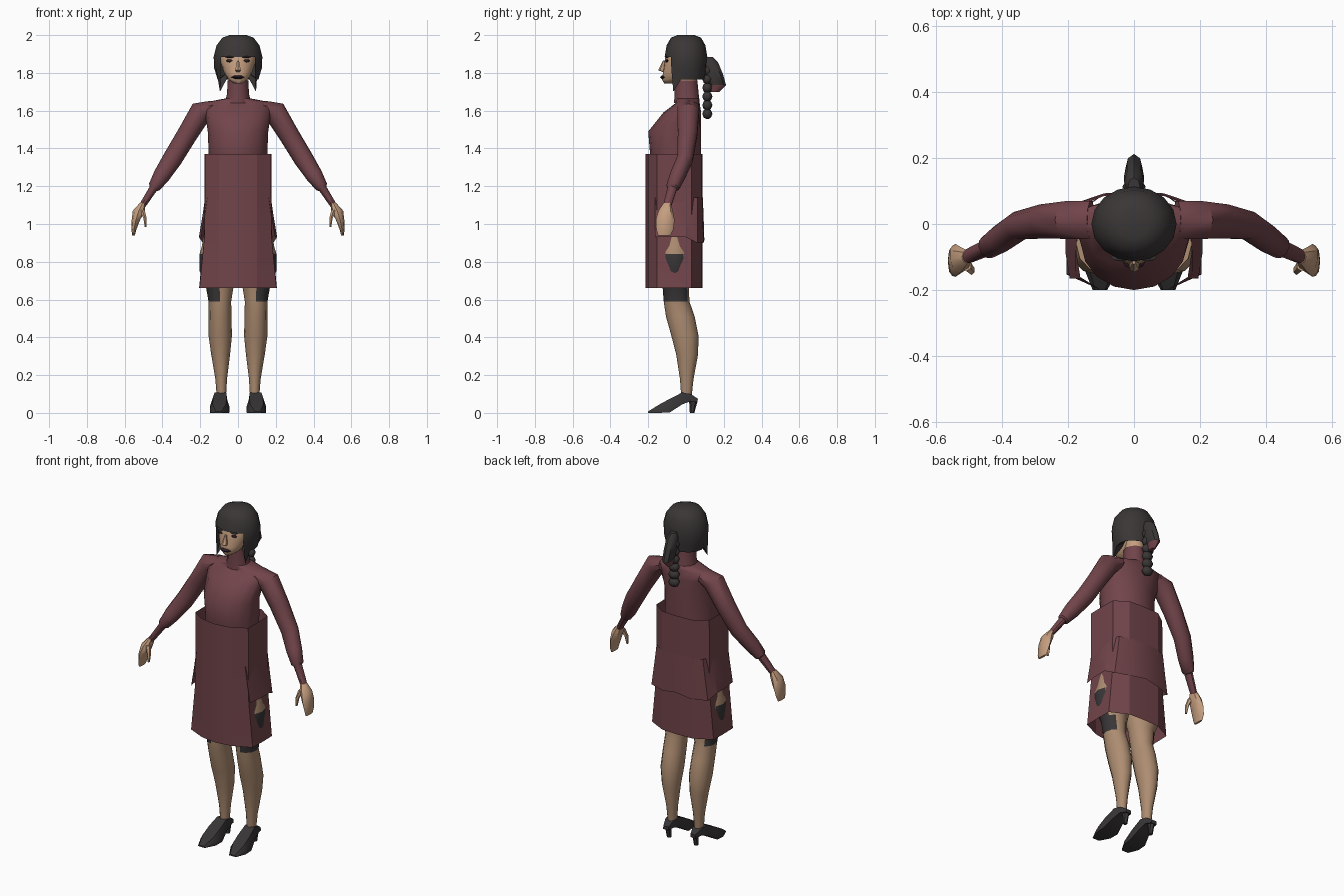
import bpy, bmesh, math
from mathutils import Vector

if "Cube" in bpy.data.objects:
    bpy.data.objects.remove(bpy.data.objects["Cube"])


def material(name, rgb):
    m = bpy.data.materials.new(name)
    m.diffuse_color = (*rgb, 1)
    m.use_nodes = True
    m.node_tree.nodes["Principled BSDF"].inputs["Base Color"].default_value = m.diffuse_color
    return m


CLOTH = material("burgundy_cloth", (0.165, 0.058, 0.068))
SKIN = material("skin", (0.56, 0.345, 0.215))
LEG = material("leg_skin", (0.42, 0.265, 0.165))
HAIR = material("dark_hair", (0.043, 0.037, 0.037))
BLACK = material("black_leather", (0.04, 0.036, 0.037))
LIP = material("dark_lips", (0.025, 0.012, 0.018))


def ell(cx, cy, z, rx, ry, n=12):
    """Horizontal ellipse, starting at the front (-y)."""
    return [Vector((cx + rx * math.sin(2 * math.pi * i / n),
                    cy - ry * math.cos(2 * math.pi * i / n), z)) for i in range(n)]


def path_rings(sections, n=10):
    """Rings square to a path of (x, y, z, radius in plane, radius along y)."""
    pts = [Vector(s[:3]) for s in sections]
    rings = []
    for i, s in enumerate(sections):
        t = (pts[min(i + 1, len(pts) - 1)] - pts[max(i - 1, 0)]).normalized()
        u = t.cross(Vector((0, 1, 0))).normalized()
        w = u.cross(t)
        rings.append([pts[i] + u * s[3] * math.cos(a) + w * s[4] * math.sin(a)
                      for a in (2 * math.pi * k / n for k in range(n))])
    return rings


def loft(name, rings, mats, caps=(True, True), mirror=False, rule=None,
         skip=None, angle=40):
    bm = bmesh.new()
    rows = [[bm.verts.new(p) for p in r] for r in rings]
    n = len(rows[0])
    for a, b in zip(rows, rows[1:]):
        for i in range(n):
            q = (a[i], a[(i + 1) % n], b[(i + 1) % n], b[i])
            if not (skip and skip(sum((v.co for v in q), Vector()) / 4)):
                bm.faces.new(q)
    for row, cap in ((rows[0], caps[0]), (rows[-1], caps[1])):
        if cap:
            bm.faces.new(row)
    bmesh.ops.recalc_face_normals(bm, faces=bm.faces[:])
    if rule:
        for f in bm.faces:
            f.material_index = rule(f.calc_center_median())
    bmesh.ops.delete(bm, geom=[v for v in bm.verts if not v.link_faces], context='VERTS')
    me = bpy.data.meshes.new(name)
    bm.to_mesh(me)
    bm.free()
    for m in mats:
        me.materials.append(m)
    ob = bpy.data.objects.new(name, me)
    bpy.context.collection.objects.link(ob)
    if mirror:
        ob.modifiers.new("mirror", 'MIRROR').use_mirror_merge = False
    bpy.ops.object.select_all(action='DESELECT')
    ob.select_set(True)
    bpy.context.view_layer.objects.active = ob
    bpy.ops.object.shade_smooth_by_angle(angle=math.radians(angle))
    return ob


def blob(name, loc, r, mat, mirror=False, n=8):
    """Small ellipsoid with given centre and radii."""
    rings = [ell(loc[0], loc[1], loc[2] - r[2] * math.cos(a), r[0] * math.sin(a),
                 r[1] * math.sin(a), n) for a in (0.2, 0.8, 1.57, 2.34, 2.94)]
    return loft(name, rings, [mat], mirror=mirror, angle=60)


# Chest and high collar
loft("bodice", [ell(0, -.055, 1.25, .15, .13, 16), ell(0, -.055, 1.37, .155, .135, 16),
                ell(0, -.06, 1.49, .16, .14, 16), ell(0, -.02, 1.59, .175, .10, 16),
                ell(0, .01, 1.642, .185, .062, 16), ell(0, .005, 1.665, .065, .065, 16)],
     [CLOTH], angle=50)
loft("collar", [ell(0, .005, 1.64, .07, .068), ell(0, .003, 1.69, .058, .064),
                ell(0, 0, 1.76, .055, .06)], [CLOTH])
loft("neck", [ell(0, .005, 1.74, .048, .053), ell(0, 0, 1.85, .055, .06)], [SKIN])

# Sleeves
loft("sleeve", path_rings([
    (.13, .012, 1.62, .035, .06), (.195, .012, 1.595, .061, .06), (.27, .008, 1.472, .054, .054),
    (.347, -.005, 1.345, .052, .044), (.405, -.045, 1.255, .045, .042),
    (.443, -.07, 1.196, .033, .036), (.448, -.073, 1.188, .022, .026),
    (.508, -.1, 1.095, .017, .022)]), [CLOTH], mirror=True)

# Hands
loft("hand", [ell(.505, -.10, 1.11, .016, .02, 8), ell(.525, -.108, 1.07, .032, .038, 8),
              ell(.541, -.11, 1.02, .022, .05, 8), ell(.551, -.112, .97, .013, .045, 8),
              ell(.553, -.115, .94, .007, .033, 8)], [SKIN], mirror=True)
loft("thumb", [ell(.508, -.125, 1.075, .016, .018, 6), ell(.492, -.14, 1.03, .010, .014, 6),
               ell(.490, -.145, .985, .005, .008, 6)], [SKIN], mirror=True)


# Faceted dress tube
def dress_ring(z, w):
    half = [(.055, -.208), (.1, -.2), (w, -.153), (w + .002, -.05), (w, .03), (.1, .083)]
    return ([Vector((0, -.215, z))] + [Vector((x, y, z)) for x, y in half]
            + [Vector((0, .087, z))] + [Vector((-x, y, z)) for x, y in reversed(half)])


loft("dress", [dress_ring(1.37, .175), dress_ring(1.1, .176), dress_ring(.93, .178),
               dress_ring(.66, .204)], [CLOTH], caps=(False, False), angle=15)


# Flared jacket tail over the hips and back
def tail_ring(z, w, back, dip):
    half = [(w - .012, -.165), (w, -.09), (w, .0), (w - .02, .06), (.09, back)]
    right = [Vector((x, y, z - dip * (y > .05))) for x, y in half]
    mid = Vector((0, back + .004, z - dip * .5))
    return right + [mid] + [Vector((-p.x, p.y, p.z)) for p in reversed(right)]


loft("jacket_tail", [tail_ring(1.14, .174, .085, 0), tail_ring(1.05, .187, .089, .01),
                     tail_ring(.93, .207, .093, .03)], [CLOTH], caps=(False, False),
     skip=lambda c: c.y < -.13 and abs(c.x) < .1, angle=20)

# Legs with dark stockings on the outer front
loft("leg", [ell(.09, -.06, .98, .085, .09), ell(.096, -.06, .88, .096, .095),
             ell(.102, -.06, .84, .102, .095), ell(.103, -.06, .75, .1, .085),
             ell(.097, -.055, .68, .075, .07), ell(.096, -.05, .59, .06, .068),
             ell(.095, -.03, .51, .06, .076), ell(.094, -.006, .41, .062, .072),
             ell(.092, .006, .31, .05, .058), ell(.089, .004, .18, .031, .036),
             ell(.088, .002, .08, .024, .027)], [LEG, BLACK], mirror=True,
     rule=lambda c: int(.59 < c.z < .86 and c.x > .09 and c.y < -.005))


# Pointed shoes with slim heels
def shoe_ring(y, lo, hi, wb, wt, cx):
    return [Vector((cx + x, y, z)) for x, z in
            ((-wb, lo), (wb, lo), (wb, lo + .4 * (hi - lo)), (wt, hi), (-wt, hi),
             (-wb, lo + .4 * (hi - lo)))]


loft("shoe", [shoe_ring(-.2, 0, .008, .022, .015, .103), shoe_ring(-.14, 0, .045, .05, .035, .099),
              shoe_ring(-.085, .003, .075, .052, .036, .097), shoe_ring(-.02, .045, .108, .036, .031, .093),
              shoe_ring(.025, .062, .1, .03, .028, .091), shoe_ring(.062, .055, .075, .018, .016, .09)],
     [BLACK], mirror=True, angle=30)
loft("shoe_heel", [ell(.09, .032, 0, .012, .012, 6), ell(.09, .037, .04, .014, .018, 6),
                   ell(.09, .038, .075, .022, .025, 6)], [BLACK], mirror=True)

# Face
loft("head", [ell(0, -.09, 1.745, .024, .026, 16), ell(0, -.07, 1.765, .052, .057, 16),
              ell(0, -.05, 1.80, .073, .072, 16), ell(0, -.035, 1.845, .088, .08, 16),
              ell(0, -.02, 1.89, .098, .088, 16), ell(0, 0, 1.95, .08, .08, 16)], [SKIN], angle=60)
loft("nose", [ell(0, -.118, 1.806, .012, .01, 6), ell(0, -.128, 1.815, .017, .019, 6),
              ell(0, -.116, 1.865, .006, .006, 6)], [SKIN])
blob("lips", (0, -.109, 1.777), (.037, .028, .012), LIP)
blob("eye", (.042, -.1, 1.864), (.021, .009, .008), LIP, mirror=True)
blob("eyebrow", (.042, -.101, 1.884), (.027, .012, .005), HAIR, mirror=True)

# Bobbed hair: fringe at the front, long pointed side locks
bottom = ell(0, .008, 1.765, .108, .092, 16)
for p in bottom:
    if p.y < -.05:
        p.z = 1.7
        p.y -= .01
        p.x *= 1.25
loft("hair", [ell(0, .0, 2.0, .045, .045, 16), ell(0, 0, 1.986, .083, .08, 16),
              ell(0, 0, 1.945, .114, .103, 16), ell(0, 0, 1.885, .129, .113, 16),
              ell(0, 0, 1.825, .126, .11, 16), bottom, ell(0, .01, 1.80, .06, .055, 16)],
     [HAIR], caps=(True, False), angle=40,
     skip=lambda c: c.z < 1.88 and (c.y < -.08 or (c.z < 1.79 and c.y < -.04 and abs(c.x) < .08)))

# Ponytail with a beaded braid
loft("ponytail", [ell(0, .115, 1.885, .018, .025, 8), ell(0, .128, 1.855, .03, .042, 8),
                  ell(0, .145, 1.79, .03, .052, 8), ell(0, .168, 1.735, .026, .044, 8),
                  ell(0, .152, 1.70, .012, .026, 8)], [HAIR, CLOTH],
     rule=lambda c: int(c.z < 1.72))
for i in range(6):
    blob(f"braid_bead_{i + 1}", (0, .113, 1.583 + i * .046), (.035, .027, .028), HAIR)
